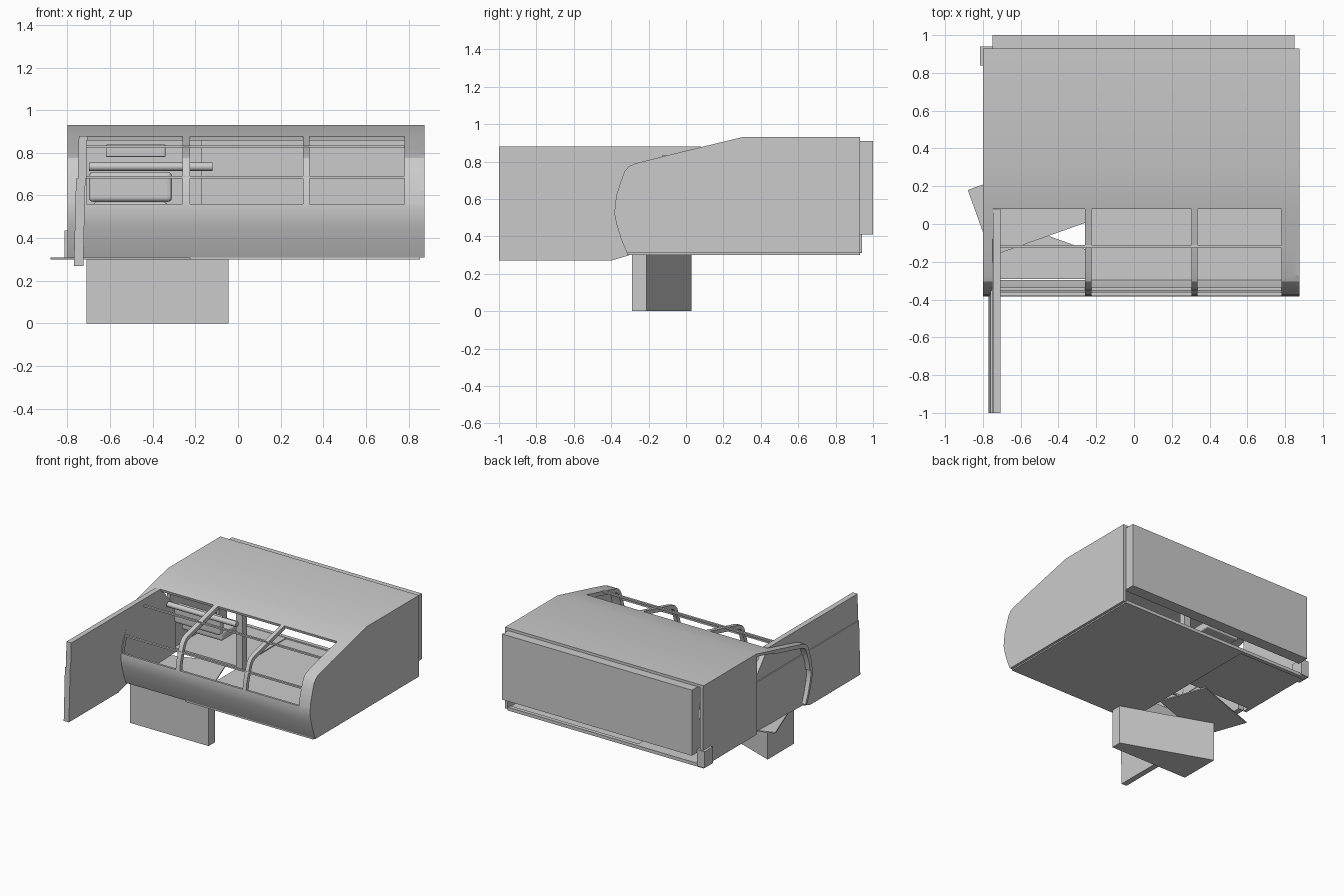
import bpy, bmesh, math
from mathutils import Vector

cube = bpy.data.objects.get("Cube")
if cube:
    bpy.data.objects.remove(cube, do_unlink=True)

grey = bpy.data.materials.new("light_grey")
grey.use_nodes = True
colour = (0.6, 0.6, 0.6, 1)
grey.diffuse_color = colour
grey.node_tree.nodes["Principled BSDF"].inputs["Base Color"].default_value = colour


def finish(name, bm, smooth=False):
    bmesh.ops.recalc_face_normals(bm, faces=bm.faces)
    mesh = bpy.data.meshes.new(name)
    bm.to_mesh(mesh)
    bm.free()
    mesh.materials.append(grey)
    obj = bpy.data.objects.new(name, mesh)
    bpy.context.collection.objects.link(obj)
    if smooth:
        bpy.ops.object.select_all(action='DESELECT')
        obj.select_set(True)
        bpy.context.view_layer.objects.active = obj
        bpy.ops.object.shade_smooth_by_angle(angle=math.radians(25))
    return obj


def prism(name, outline, axis, low, high, smooth=False):
    """Extrude a flat outline along x (outline in y, z) or z (outline in x, y)."""
    bm = bmesh.new()
    place = (lambda p, h: (h, *p)) if axis == 'x' else (lambda p, h: (*p, h))
    face = bm.faces.new([bm.verts.new(place(p, low)) for p in outline])
    new = bmesh.ops.extrude_face_region(bm, geom=[face])["geom"]
    shift = Vector(place((0, 0), high - low))
    bmesh.ops.translate(bm, vec=shift, verts=[v for v in new if isinstance(v, bmesh.types.BMVert)])
    return finish(name, bm, smooth)


def box(name, x, y, z, bevel=0):
    obj = prism(name, [(x[0], y[0]), (x[1], y[0]), (x[1], y[1]), (x[0], y[1])], 'z', *z)
    if bevel:
        mod = obj.modifiers.new("rounded", 'BEVEL')
        mod.width, mod.segments = bevel, 3
    return obj


def sheet(name, path, low, high, thick=0.02):
    """Bent panel of even thickness that follows a path in y, z."""
    pts = [Vector(p) for p in path]
    inner = []
    for i, p in enumerate(pts):
        d = (pts[min(i + 1, len(pts) - 1)] - pts[max(i - 1, 0)]).normalized()
        inner.append(p + Vector((-d.y, d.x)) * thick)
    return prism(name, pts + inner[::-1], 'x', low, high, True)


# Side profile of the shell, from the back of the roof to the bottom front edge
roof = [(0.93, 0.93), (0.3, 0.93), (0.08, 0.877)]
glazing = [(0.08, 0.877), (-0.12, 0.828), (-0.27, 0.79), (-0.305, 0.775), (-0.33, 0.745),
           (-0.35, 0.69), (-0.372, 0.62), (-0.38, 0.56)]
apron = [(-0.38, 0.56), (-0.383, 0.52), (-0.37, 0.46), (-0.345, 0.38), (-0.315, 0.31)]
LEFT, RIGHT, BACK = -0.8, 0.875, 0.93

# Outer shell
sheet("roof_panel", roof, LEFT, RIGHT)
sheet("front_apron", apron, LEFT, RIGHT)
prism("solid_side_wall", roof + glazing[1:] + apron[1:] + [(BACK, 0.31)], 'x', 0.855, RIGHT)
prism("short_side_wall", [(0.28, 0.31), (BACK, 0.31), (BACK, 0.92), (0.3, 0.92), (0.28, 0.915)],
      'x', -0.795, -0.77)
box("back_panel", (-0.75, 0.85), (0.91, 1.0), (0.41, 0.91))
box("back_lower_rail", (LEFT, 0.85), (0.9, BACK), (0.3, 0.325))
box("back_corner_bracket", (-0.815, -0.75), (0.84, 0.94), (0.31, 0.435))

# Window frame: end posts, mullions and cross bars
for name, low, high in [("door_side_post", LEFT, -0.71), ("mullion_a", -0.26, -0.225),
                        ("mullion_b", 0.305, 0.335), ("wall_side_post", 0.78, RIGHT)]:
    sheet(name, glazing, low, high, 0.03)
for name, y, z in [("upper_cross_bar", -0.12, 0.828), ("lower_cross_bar", -0.345, 0.685)]:
    box(name, (-0.71, 0.78), (y - 0.006, y + 0.01), (z - 0.006, z + 0.006))

# Floor sections with a turned hatch plate and the step below
box("main_floor", (-0.225, 0.855), (-0.315, BACK), (0.3, 0.315))
box("rear_floor", (-0.79, -0.225), (0.33, BACK), (0.31, 0.322))
prism("floor_hatch", [(-0.88, 0.18), (-0.754, -0.17), (-0.22, 0.02), (-0.346, 0.37)],
      'z', 0.3, 0.309)
prism("entry_step", [(-0.71, -0.29), (-0.045, -0.29), (-0.045, -0.21), (-0.71, 0.03)],
      'z', 0, 0.3)

# Leaning door slid forward past the front
door_parts = [("door_lower", 0.022, -0.004,
               [(-1, 0.27), (-0.4, 0.27), (-0.3, 0.3), (0.28, 0.315), (0.28, 0.68), (-1, 0.68)]),
              ("door_upper", 0.02, 0.002, [(-1, 0.68), (0.26, 0.68), (0.08, 0.88), (-1, 0.88)])]
for name, half, offset, outline in door_parts:
    door = prism(name, outline, 'x', -half, half)
    for v in door.data.vertices:
        v.co.x += offset - 0.744 + (v.co.z - 0.27) * 0.025

# Cabin fittings
box("seat_back", (-0.7, -0.31), (0.22, 0.28), (0.57, 0.71), 0.02)
box("seat_base", (-0.68, -0.33), (0.28, 0.5), (0.5, 0.57), 0.02)
box("overhead_unit", (-0.62, -0.34), (0.25, 0.4), (0.78, 0.84), 0.008)
box("cabin_post", (-0.225, -0.17), (0.3, 0.35), (0.315, 0.92))
bm = bmesh.new()
bmesh.ops.create_cone(bm, cap_ends=True, segments=16, radius1=0.02, radius2=0.02, depth=0.58)
for v in bm.verts:
    v.co = Vector((v.co.z - 0.41, v.co.x + 0.16, v.co.y + 0.735))
finish("grab_rail", bm, True)
